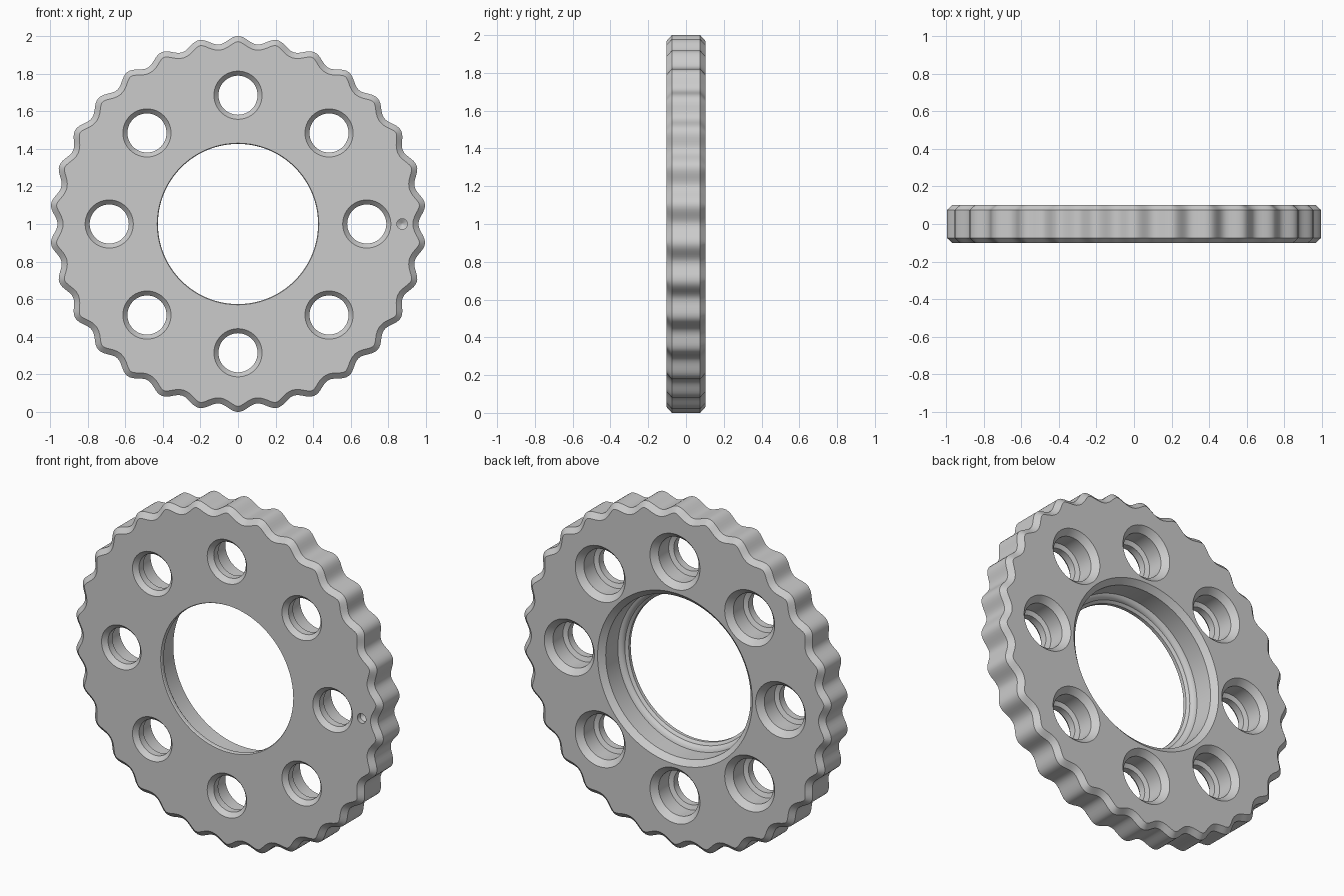
import bpy, bmesh
from math import sin, cos, pi, hypot

if "Cube" in bpy.data.objects:
    bpy.data.objects.remove(bpy.data.objects["Cube"])

H = 0.102          # half thickness
TEETH = 30
STEPS = 14         # outline samples per tooth
CENTRE_Z = 1.0


def rim_point(a, inset):
    """Point on the wavy outline, moved inward along its normal."""
    r = 0.98 + 0.02 * cos(TEETH * a)
    dr = -0.02 * TEETH * sin(TEETH * a)
    x, z = r * sin(a), r * cos(a)
    tx, tz = dr * sin(a) + r * cos(a), dr * cos(a) - r * sin(a)
    n = hypot(tx, tz)
    return x + inset * tz / n, z - inset * tx / n


def loft(bm, rings):
    """Closed solid through rings of equal point count."""
    loops = [[bm.verts.new(p) for p in ring] for ring in rings]
    n = len(loops[0])
    for a, b in zip(loops, loops[1:]):
        for i in range(n):
            j = (i + 1) % n
            bm.faces.new((a[i], a[j], b[j], b[i]))
    bm.faces.new(loops[0][::-1])
    bm.faces.new(loops[-1])


def lathe(bm, x, z, profile, n):
    """Solid of revolution about the y direction; profile is (y, radius)."""
    loft(bm, [[(x + r * cos(2 * pi * i / n), y, z + r * sin(2 * pi * i / n))
               for i in range(n)] for y, r in profile])


def make_object(name, bm):
    bmesh.ops.recalc_face_normals(bm, faces=bm.faces)
    mesh = bpy.data.meshes.new(name)
    bm.to_mesh(mesh)
    bm.free()
    ob = bpy.data.objects.new(name, mesh)
    bpy.context.collection.objects.link(ob)
    return ob


# Scalloped disc with chamfered rim
bm = bmesh.new()
count = TEETH * STEPS
rings = []
for y, inset in ((-H, 0.03), (-H + 0.027, 0), (H - 0.027, 0), (H, 0.03)):
    ring = []
    for i in range(count):
        x, z = rim_point(2 * pi * i / count, inset)
        ring.append((x, y, CENTRE_Z + z))
    rings.append(ring)
loft(bm, rings)
disc = make_object("scalloped_ring", bm)

# Cutters: stepped bore, eight counterbored holes, index dimple
bm = bmesh.new()
lathe(bm, 0, CENTRE_Z, [
    (-0.15, 0.431), (-H - 0.002, 0.431), (-0.096, 0.426), (-0.078, 0.426),
    (-0.072, 0.432), (-0.066, 0.442), (-0.060, 0.444), (-0.054, 0.447),
    (-0.047, 0.454), (-0.042, 0.464), (-0.040, 0.47),
    (0.072, 0.47), (H + 0.002, 0.504), (0.15, 0.504)], 128)
for k in range(8):
    a = k * pi / 4
    lathe(bm, 0.685 * cos(a), CENTRE_Z + 0.685 * sin(a), [
        (-0.15, 0.13), (-H - 0.002, 0.13), (-0.076, 0.104), (-0.035, 0.104),
        (-0.025, 0.13), (0.068, 0.13), (H + 0.002, 0.164), (0.15, 0.164)], 64)
lathe(bm, 0.873, CENTRE_Z, [(-0.15, 0.028), (-0.075, 0.028), (-0.06, 0.004)], 32)
cutter = make_object("hole_cutters", bm)
cutter.hide_render = True

# Cut, then shade
mod = disc.modifiers.new("holes", 'BOOLEAN')
mod.operation = 'DIFFERENCE'
mod.solver = 'EXACT'
mod.object = cutter
bpy.context.view_layer.objects.active = disc
disc.select_set(True)
bpy.ops.object.modifier_apply(modifier=mod.name)
bpy.data.objects.remove(cutter, do_unlink=True)
bpy.ops.object.shade_smooth_by_angle(angle=0.5)
